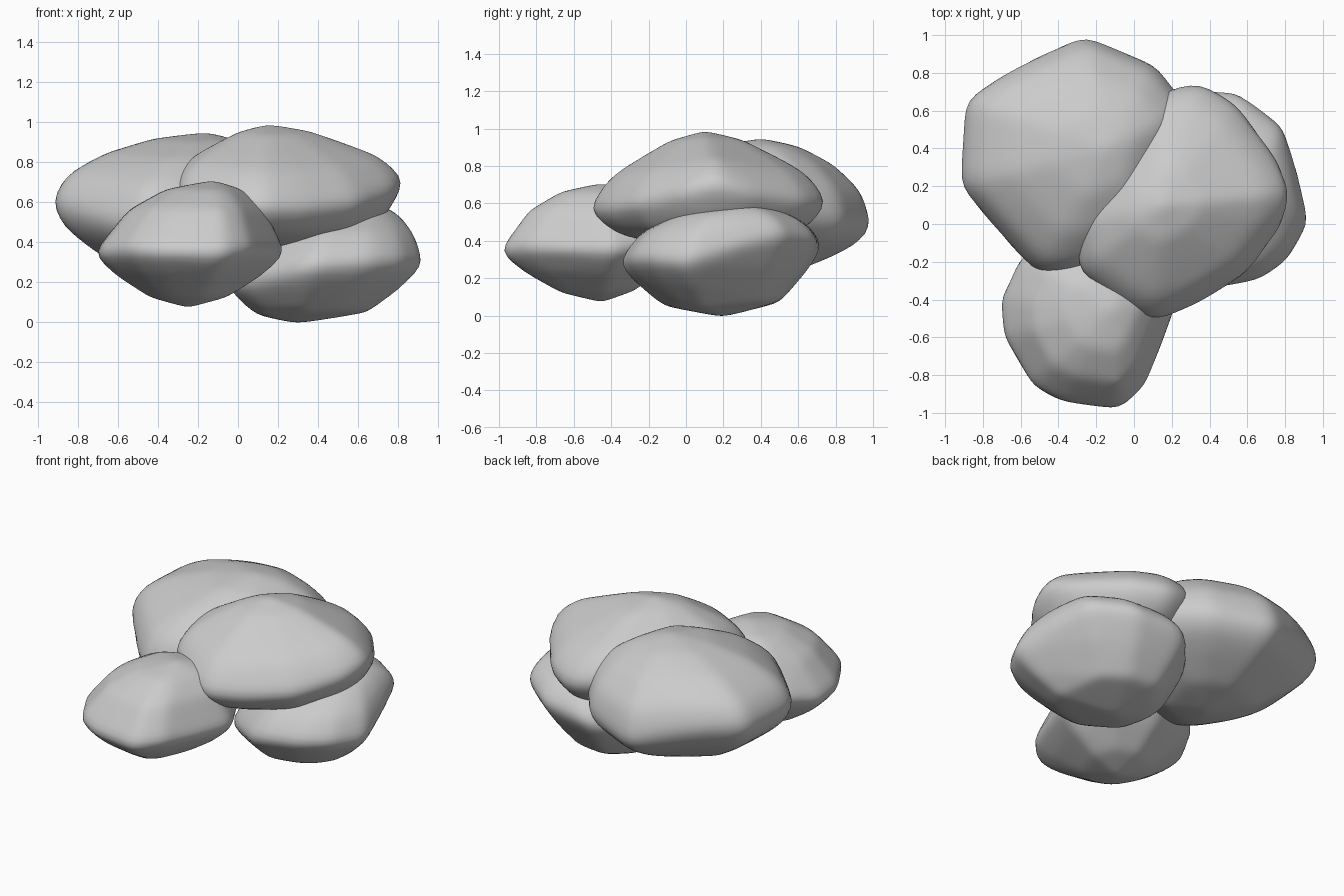
import bpy, bmesh
from mathutils import Vector
from mathutils.bvhtree import BVHTree

if "Cube" in bpy.data.objects:
    bpy.data.objects.remove(bpy.data.objects["Cube"], do_unlink=True)

stone = bpy.data.materials.new("pale grey stone")
stone.use_nodes = True
grey = (0.6, 0.6, 0.6, 1)
stone.diffuse_color = grey
stone.node_tree.nodes["Principled BSDF"].inputs["Base Color"].default_value = grey


def shoulder_rings(rim, pole, profile):
    """Copies of the rim drawn in and lifted towards a pole."""
    points = [pole]
    for inset, lift in profile:
        for p in rim:
            q = p.lerp(pole, inset)
            q.z = p.z + (pole.z - p.z) * lift
            points.append(q)
    return points


def boulder(name, rim, top, base, upper_profile, lower_profile):
    """Even ball wrapped onto the hull of the rim and its shoulders, then softened."""
    rim = [Vector(p) for p in rim]
    top, base = Vector(top), Vector(base)
    corners = (rim + shoulder_rings(rim, top, upper_profile)
               + shoulder_rings(rim, base, lower_profile))
    centre = (sum(rim, Vector()) / len(rim) + top + base) / 3

    # faceted core
    core = bmesh.new()
    for p in corners:
        core.verts.new(p)
    bmesh.ops.convex_hull(core, input=core.verts[:])
    tree = BVHTree.FromBMesh(core)
    core.free()

    # ball pushed out to the core, slightly swollen between its corners
    bm = bmesh.new()
    bmesh.ops.create_icosphere(bm, subdivisions=5, radius=1)
    for v in bm.verts:
        direction = v.co.normalized()
        v.co = tree.ray_cast(centre, direction)[0] + direction * 0.01
    for _ in range(4):
        bmesh.ops.smooth_vert(bm, verts=bm.verts[:], factor=0.5,
                              use_axis_x=True, use_axis_y=True, use_axis_z=True)
    for face in bm.faces:
        face.smooth = True
    mesh = bpy.data.meshes.new(name)
    bm.to_mesh(mesh)
    bm.free()
    mesh.materials.append(stone)
    obj = bpy.data.objects.new(name, mesh)
    bpy.context.collection.objects.link(obj)


# Small boulder at the front
boulder("front_boulder",
        rim=[(-.72, -.4, .34), (-.7, -.6, .35), (-.55, -.87, .36), (-.4, -.95, .35),
             (-.07, -1, .34), (.06, -.87, .36), (.24, -.4, .34), (.1, -.1, .4),
             (-.25, 0, .4), (-.6, -.15, .4)],
        top=(-.12, -.45, .7), base=(-.25, -.45, .08),
        upper_profile=[(.3, .6), (.6, .87)], lower_profile=[(.25, .4), (.6, .8)])

# High boulder resting on the others
boulder("upper_boulder",
        rim=[(-.34, 0, .7), (-.3, -.27, .65), (0, -.49, .58), (.12, -.53, .57),
             (.33, -.44, .57), (.6, -.27, .6), (.8, 0, .67), (.84, .16, .72),
             (.78, .33, .67), (.55, .65, .62), (.35, .77, .6), (.15, .72, .64),
             (-.2, .3, .7)],
        top=(.15, .1, .98), base=(.25, .15, .35),
        upper_profile=[(.2, .42), (.45, .65), (.7, .87)],
        lower_profile=[(.2, .55), (.6, .85)])

# Large boulder at the back
boulder("back_boulder",
        rim=[(-.93, .2, .6), (-.9, .66, .6), (-.73, .77, .6), (-.54, .87, .58),
             (-.26, 1, .47), (-.05, .9, .5), (.12, .84, .5), (.3, .6, .55),
             (.1, -.1, .5), (-.33, -.27, .5), (-.5, -.28, .5), (-.62, -.16, .5)],
        top=(-.15, .4, .94), base=(-.3, .3, .2),
        upper_profile=[(.1, .4), (.35, .7), (.65, .9)],
        lower_profile=[(.1, .3), (.3, .55), (.6, .85)])

# Low boulder carrying the right-hand side
boulder("lower_boulder",
        rim=[(.93, 0, .28), (.85, .3, .4), (.79, .52, .43), (.55, .7, .4),
             (.2, .74, .37), (0, .5, .3), (-.07, .2, .2), (0, -.1, .2),
             (.35, -.37, .28), (.67, -.31, .3), (.82, -.2, .3)],
        top=(.65, .27, .6), base=(.3, .2, 0),
        upper_profile=[(.2, .5), (.5, .8)], lower_profile=[(.2, .4), (.45, .8)])
